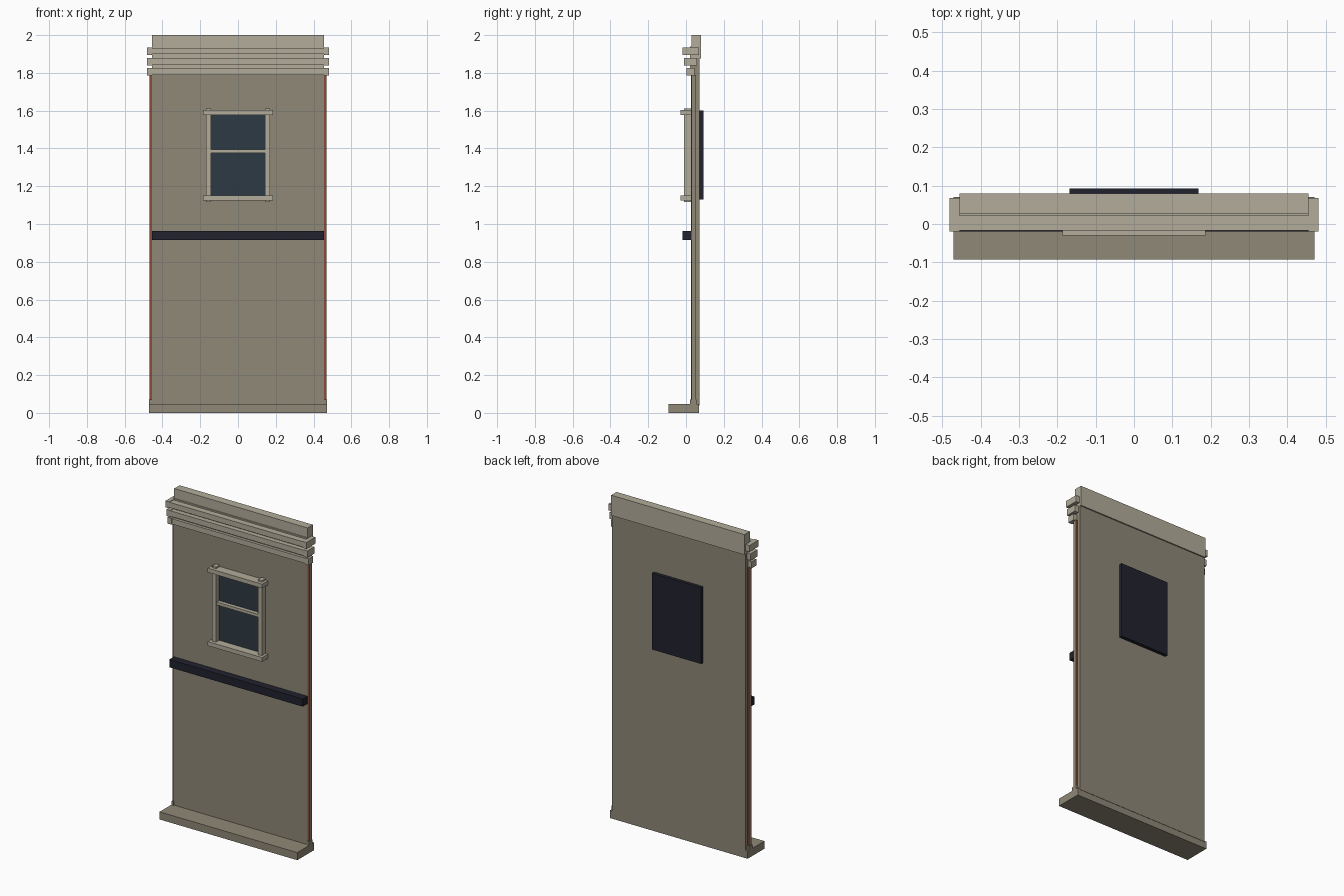
import bpy

if "Cube" in bpy.data.objects:
    bpy.data.objects.remove(bpy.data.objects["Cube"], do_unlink=True)


def material(name, rgb):
    m = bpy.data.materials.new(name)
    m.use_nodes = True
    m.diffuse_color = (*rgb, 1)
    bsdf = next(n for n in m.node_tree.nodes if n.type == "BSDF_PRINCIPLED")
    bsdf.inputs["Base Color"].default_value = (*rgb, 1)
    return m


TAN = material("tan wall", (0.275, 0.246, 0.184))
CREAM = material("cream trim", (0.445, 0.413, 0.323))
DARK = material("dark navy", (0.015, 0.016, 0.027))
GLASS = material("blue grey glass", (0.026, 0.042, 0.058))
BRICK = material("red brick", (0.26, 0.07, 0.04))


def box(name, x, y, z, mat):
    """Box spanning the given (low, high) range on each axis."""
    bpy.ops.mesh.primitive_cube_add(size=1)
    ob = bpy.context.object
    ob.name = ob.data.name = name
    spans = (x, y, z)
    for v in ob.data.vertices:
        v.co = [s[1] if c > 0 else s[0] for c, s in zip(v.co, spans)]
    ob.data.materials.append(mat)
    return ob


def pair(name, x, y, z, mat):
    """Matching boxes on the left (+x) and right (-x)."""
    return [box("left_" + name, x, y, z, mat),
            box("right_" + name, (-x[1], -x[0]), y, z, mat)]


W = 0.455

# Wall slab, parapet and base ledge
box("wall", (-W, W), (0.026, 0.072), (0.04, 1.88), TAN)
box("parapet", (-W, W), (0.028, 0.08), (1.875, 2), CREAM)
box("cornice_backing", (-W, W), (0.021, 0.03), (1.79, 1.94), CREAM)
box("base_ledge", (-0.47, 0.47), (-0.093, 0.07), (0, 0.047), TAN)
pair("base_end_block", (W, 0.47), (0.022, 0.055), (0.047, 0.07), TAN)

# Side strips: brick on the front and back, plain on the outer face
for strip in pair("side_strip", (W, 0.468), (0.03, 0.052), (0.07, 1.79), TAN):
    strip.data.materials.append(BRICK)
    for f in strip.data.polygons:
        f.material_index = int(abs(f.normal.y) > 0.5)

# Stepped cornice mouldings with slightly taller return blocks
for name, front, back, low, high in (("lower", 0.002, 0.046, 1.79, 1.823),
                                     ("middle", -0.01, 0.057, 1.842, 1.876),
                                     ("upper", -0.019, 0.068, 1.899, 1.932)):
    box(name + "_cornice", (-0.468, 0.468), (front + 0.002, 0.028), (low, high), CREAM)
    pair(name + "_cornice_return", (W, 0.481), (front, back),
         (low - 0.004, high + 0.003), CREAM)

# Dark rail across the wall
box("rail", (-W, W), (-0.019, 0.026), (0.915, 0.963), DARK)

# Window
box("window_glass", (-0.145, 0.145), (0.02, 0.027), (1.14, 1.585), GLASS)
pair("window_jamb", (0.143, 0.17), (-0.01, 0.027), (1.117, 1.612), CREAM)
box("window_head", (-0.186, 0.186), (-0.03, 0.027), (1.577, 1.603), CREAM)
box("window_sill", (-0.186, 0.186), (-0.03, 0.027), (1.124, 1.15), CREAM)
box("window_mid_bar", (-0.143, 0.143), (-0.004, 0.027), (1.377, 1.395), CREAM)

# Dark panel on the back
box("back_panel", (-0.168, 0.168), (0.07, 0.093), (1.13, 1.6), DARK)
